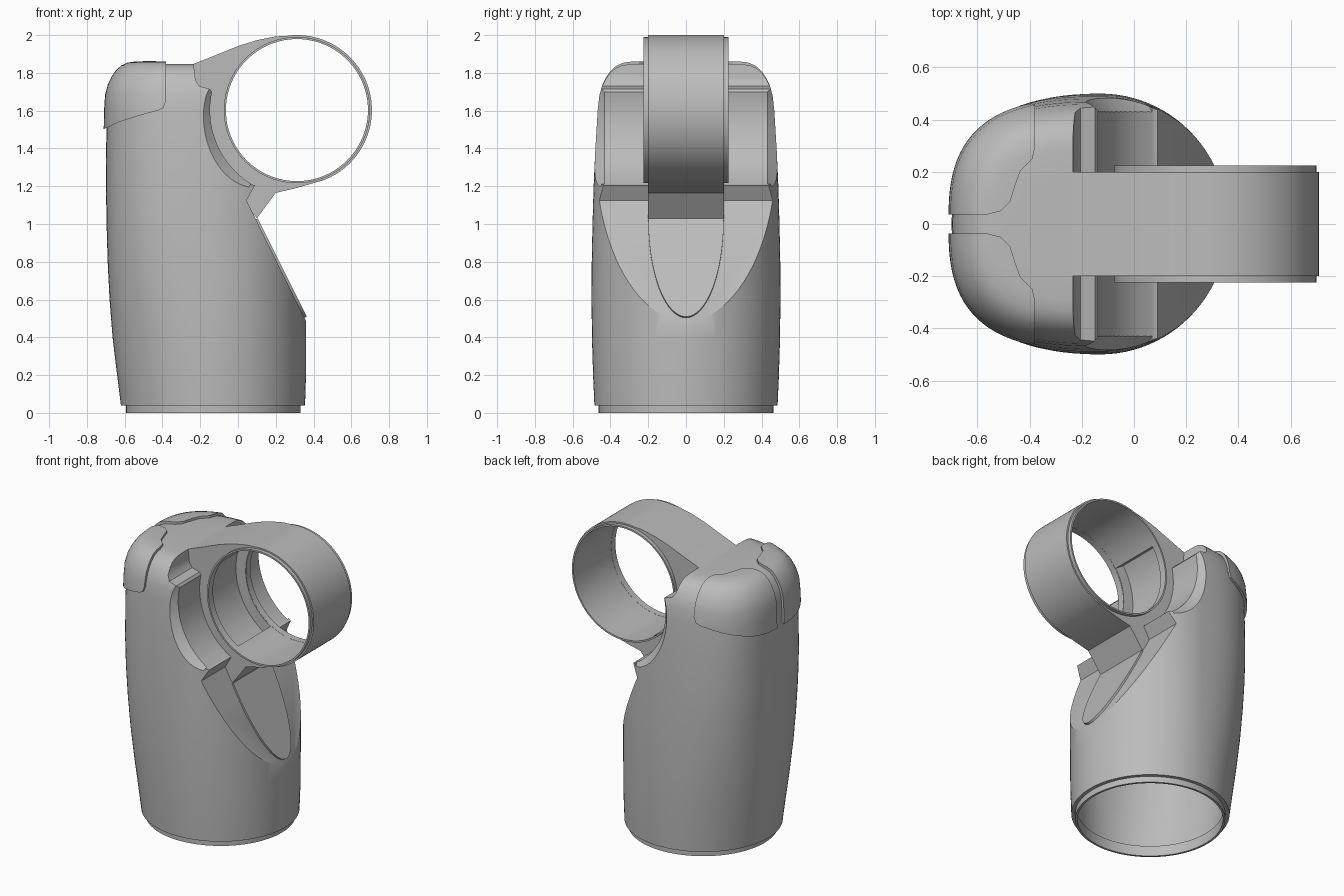
import bpy, bmesh, math
from mathutils import Vector

if "Cube" in bpy.data.objects:
    bpy.data.objects.remove(bpy.data.objects["Cube"])

grey = bpy.data.materials.new("grey")
grey.diffuse_color = (0.5, 0.5, 0.5, 1)
grey.use_nodes = True
grey.node_tree.nodes["Principled BSDF"].inputs["Base Color"].default_value = grey.diffuse_color

CX, CZ = 0.312, 1.603          # ring centre
SEG = 96


def make(name, bm):
    bmesh.ops.recalc_face_normals(bm, faces=bm.faces)
    me = bpy.data.meshes.new(name)
    bm.to_mesh(me)
    bm.free()
    me.materials.append(grey)
    ob = bpy.data.objects.new(name, me)
    bpy.context.collection.objects.link(ob)
    return ob


def loft(name, rows, grow=0.0):
    """Stack of rounded sections: (z, left x, right x, half width, squareness)."""
    bm, rings = bmesh.new(), []
    for z, xl, xr, h, n in rows:
        ring = []
        for i in range(SEG):
            a = 2 * math.pi * i / SEG
            c, s = math.cos(a), math.sin(a)
            e = 2 / n if c < 0 else 1
            mid = -0.13
            rx = (xr - mid if c >= 0 else mid - xl) + grow
            ring.append(bm.verts.new((mid + math.copysign(abs(c) ** e, c) * rx,
                                      math.copysign(abs(s) ** e, s) * (h + grow), z)))
        rings.append(ring)
    for a, b in zip(rings, rings[1:]):
        for i in range(SEG):
            j = (i + 1) % SEG
            bm.faces.new((a[i], a[j], b[j], b[i]))
    bm.faces.new(rings[0])
    bm.faces.new(rings[-1])
    return make(name, bm)


def prism(name, pts, to3d, lo, hi, pts2=None):
    """Extrude a 2D outline between two depths, optionally changing to a second outline."""
    bm = bmesh.new()
    a = [bm.verts.new(to3d(p, lo)) for p in pts]
    b = [bm.verts.new(to3d(p, hi)) for p in (pts2 or pts)]
    for i in range(len(pts)):
        j = (i + 1) % len(pts)
        bm.faces.new((a[i], a[j], b[j], b[i]))
    bm.faces.new(a)
    bm.faces.new(b)
    return make(name, bm)


def side(p, d):
    return (p[0], d, p[1])


def plan(p, d):
    return (p[0], p[1], d)


def arc(cx, cz, r, a0, a1, n):
    return [(cx + r * math.cos(math.radians(a0 + (a1 - a0) * i / n)),
             cz + r * math.sin(math.radians(a0 + (a1 - a0) * i / n))) for i in range(n + 1)]


def boolean(ob, tool, op='DIFFERENCE'):
    m = ob.modifiers.new("cut", 'BOOLEAN')
    m.object, m.operation, m.solver = tool, op, 'EXACT'
    dg = bpy.context.evaluated_depsgraph_get()
    me = bpy.data.meshes.new_from_object(ob.evaluated_get(dg))
    ob.modifiers.clear()
    ob.data = me
    bpy.data.objects.remove(tool)


def tube(name, cx, cy, ro, ri, lo, hi, to3d):
    ob = prism(name, arc(cx, cy, ro, 0, 356.25, 95), to3d, lo, hi)
    boolean(ob, prism("bore", arc(cx, cy, ri, 0, 356.25, 95), to3d, lo - .1, hi + .1))
    return ob


# Body shell: left edge, right edge, half width and squareness by height
wall = [(.04, -.62, .355, .485, 2), (.2, -.64, .36, .492, 2.05), (.4, -.664, .36, .498, 2.15),
        (.6, -.68, .36, .5, 2.3), (.8, -.69, .36, .499, 2.45), (1, -.696, .36, .495, 2.6),
        (1.2, -.699, .36, .489, 2.7), (1.4, -.698, .36, .48, 2.75), (1.6, -.695, .36, .468, 2.8)]
dome = [(1.68, .006), (1.73, .02), (1.77, .04), (1.8, .062), (1.825, .09),
        (1.84, .125), (1.846, .17), (1.848, .27)]
rows = wall + [(z, -.695 + i, .36 - i, .465 - i, 2.8) for z, i in dome]
body = loft("body", rows)


# Front cut: sloping face, cradle around the ring, step up to the top
def cut_profile(dx):
    pts = [(.85, -.48), (.353, .5), (.045, 1.125), (.09, 1.205)] + arc(CX, CZ, .46, 239, 168, 20)
    pts += [(-.15, 1.715), (-.205, 1.73), (-.225, 1.76), (-.24, 1.9), (-.24, 2.3), (1.3, 2.3), (1.3, -.48)]
    return [(x + dx, z) for x, z in pts]


boolean(body, prism("front_cutter", cut_profile(0), side, -1, 1))
cavity_rows = [(-.1,) + wall[0][1:]] + wall + [(1.75, -.66, .3, .42, 2.8), (1.8, -.58, .2, .34, 2.8)]
cavity = loft("cavity", cavity_rows, -.032)
boolean(cavity, prism("inner_cutter", cut_profile(-.045), side, -1, 1))
boolean(body, cavity)

# Flared side edges of the cradle
for s in (-1, 1):
    flare = prism("flare", [(CX, CZ)] + arc(CX, CZ, .455, 166, 238, 24), side, s * .425, s * .5,
                  [(CX, CZ)] + arc(CX, CZ, .525, 166, 238, 24))
    boolean(body, flare)

# Base lip
tube("base_lip", -.13, 0, .462, .448, 0, .07, plan)

# Arm with ring band and lower strut, hollowed toward the body
outline = [(-.3, 1.835), (-.24, 1.846), (-.12, 1.893), (0, 1.942), (.1, 1.973), (.2, 1.993)]
outline += arc(CX, CZ, .397, 98, -70, 60)
outline += [(.3, 1.188), (.2, 1.165), (.1, 1.03), (.03, 1.12), (.06, 1.2)]
outline += arc(CX, CZ, .48, 236, 170, 16) + [(-.22, 1.72)]
arm = prism("ring_arm", outline, side, -.2, .2)
boolean(arm, prism("bore", arc(CX, CZ, .377, 0, 356.25, 95), side, -1, 1))
boolean(arm, prism("recess", arc(CX, CZ, .45, 146, 240, 24) + arc(CX, CZ, .3, 240, 146, 24),
                   side, -.175, .175))
# Rims on both edges of the ring
for name, lo, hi in (("front_rim", -.225, -.18), ("back_rim", .18, .225)):
    tube(name, CX, CZ, .387, .376, lo, hi, side)

# Raised tongue on the sloping face
d = Vector((-.26, .52)).normalized()
nrm = Vector((d.y, -d.x))
quarter = [(.2 * math.sin(math.pi * i / 32), 1 - math.cos(math.pi * i / 32)) for i in range(17)]
tongue_pts = quarter + [(-y, t) for y, t in reversed(quarter[1:])]
prism("front_tongue", tongue_pts,
      lambda p, o: (.355 - .26 * p[1] + nrm.x * o, p[0], .505 + .52 * p[1] + nrm.y * o),
      -.02, .01)

# Two shoulder caps over the back corners
for name, s in (("cap_left", -1), ("cap_right", 1)):
    cap_rows = [r for r in rows if r[0] >= 1.2]
    cap_rows = [(z + .015 * max(0, (z - 1.6) / .248), *r) for z, *r in cap_rows]
    cap = loft(name, cap_rows, .015)
    pts = [(-.9, .035), (-.56, .037), (-.51, .05), (-.475, .085), (-.455, .15),
           (-.435, .205), (-.39, .25), (-.38, .29), (-.38, .8), (-.9, .8)]
    boolean(cap, prism("cap_outline", [(x, y * s) for x, y in pts], plan, 1, 2.2), 'INTERSECT')
    under = [(-1, 1.0), (-1, 1.42), (-.715, 1.5), (-.63, 1.54), (-.52, 1.575), (-.42, 1.602),
             (-.395, 1.615), (-.382, 1.65), (-.3, 1.65), (-.3, 1.0)]
    boolean(cap, prism("cap_underside", under, side, -1, 1))
    # Hollow the cap so it sits as a thin shell on the body
    boolean(cap, loft("cap_core", [r for r in rows if r[0] >= 1], -.004))

# Smooth shading with crisp edges
for ob in bpy.context.collection.objects:
    ob.select_set(True)
    bpy.context.view_layer.objects.active = ob
bpy.ops.object.shade_smooth_by_angle(angle=math.radians(30))
